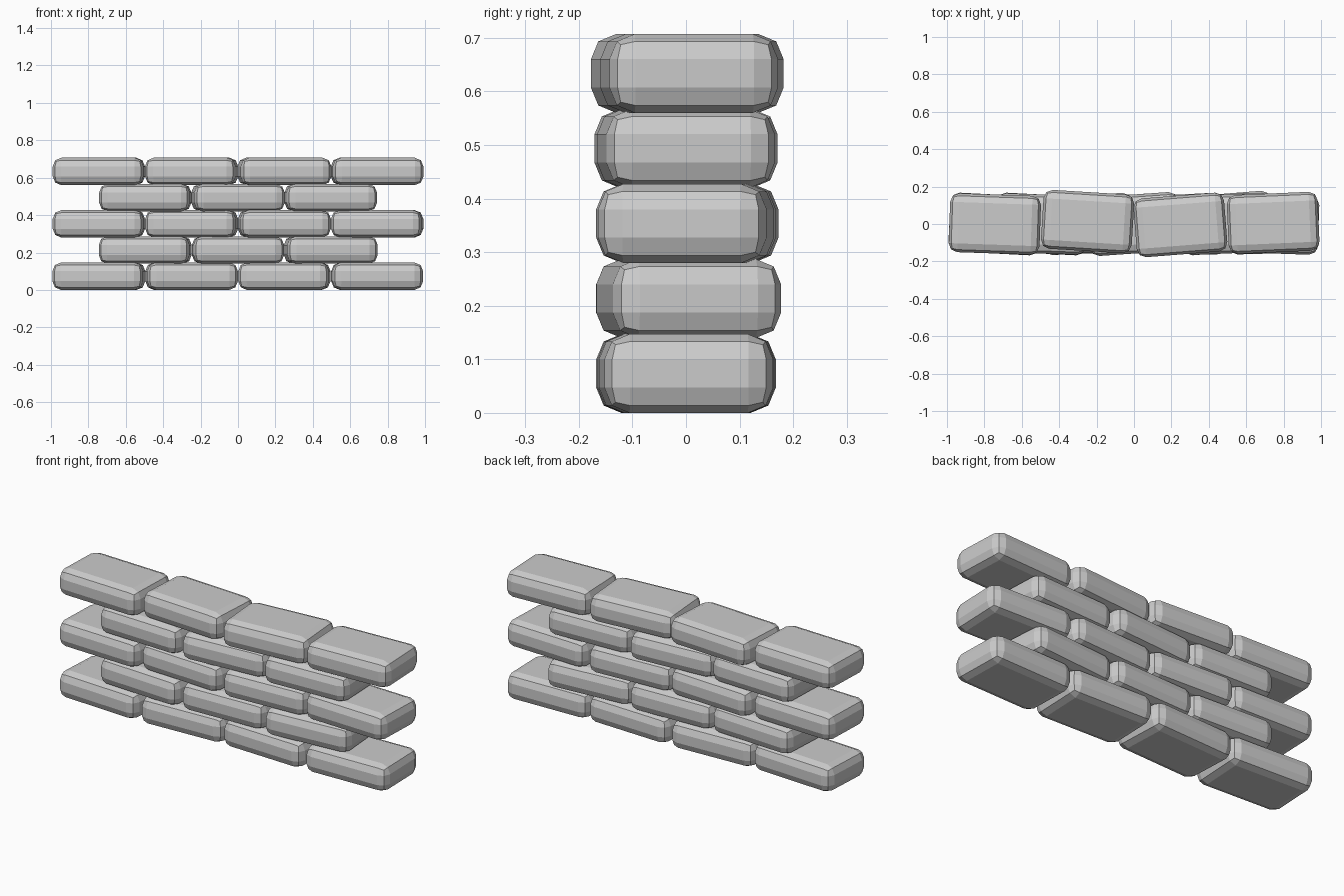
import bpy
import bmesh
from math import radians
from mathutils import Matrix

cube = bpy.data.objects.get("Cube")
if cube:
    bpy.data.objects.remove(cube, do_unlink=True)

stone = bpy.data.materials.new("grey_stone")
stone.use_nodes = True
grey = (0.6, 0.6, 0.6, 1)
stone.diffuse_color = grey
stone.node_tree.nodes["Principled BSDF"].inputs["Base Color"].default_value = grey

LENGTH, DEPTH, HEIGHT = 0.486, 0.315, 0.147
PITCH, COURSE = 0.496, 0.14


def add_brick(name, x, y, z, yaw):
    """Chunky brick with two-step chamfers, turned slightly in the wall."""
    bm = bmesh.new()
    bmesh.ops.create_cube(bm, size=1)
    bmesh.ops.scale(bm, vec=(LENGTH, DEPTH, HEIGHT), verts=bm.verts)
    bmesh.ops.bevel(bm, geom=bm.edges[:], offset=0.047, segments=2,
                    profile=0.5, affect='EDGES')
    bmesh.ops.transform(bm, verts=bm.verts,
                        matrix=Matrix.Rotation(radians(yaw), 4, 'Z'))
    mesh = bpy.data.meshes.new(name)
    bm.to_mesh(mesh)
    bm.free()
    mesh.materials.append(stone)
    brick = bpy.data.objects.new(name, mesh)
    brick.location = (x, y, z)
    bpy.context.collection.objects.link(brick)


# Courses from the ground up: (yaw in degrees, depth shift) for each brick
courses = [
    [(-3, 0), (2.5, 0), (-2, 0), (1.5, 0)],
    [(-3, 0), (2, 0), (4.5, 0.005)],
    [(-2, 0), (-3, 0.005), (3, 0), (-2, 0)],
    [(-2, 0), (4, 0), (2.5, 0)],
    [(-2, 0), (-3.5, 0.013), (4.5, -0.005), (2.5, 0.006)],
]

for row, bricks in enumerate(courses):
    for i, (yaw, shift) in enumerate(bricks):
        x = (i - (len(bricks) - 1) / 2) * PITCH
        z = HEIGHT / 2 + row * COURSE
        add_brick(f"brick_course_{row + 1}_{i + 1}", x, shift, z, yaw)
